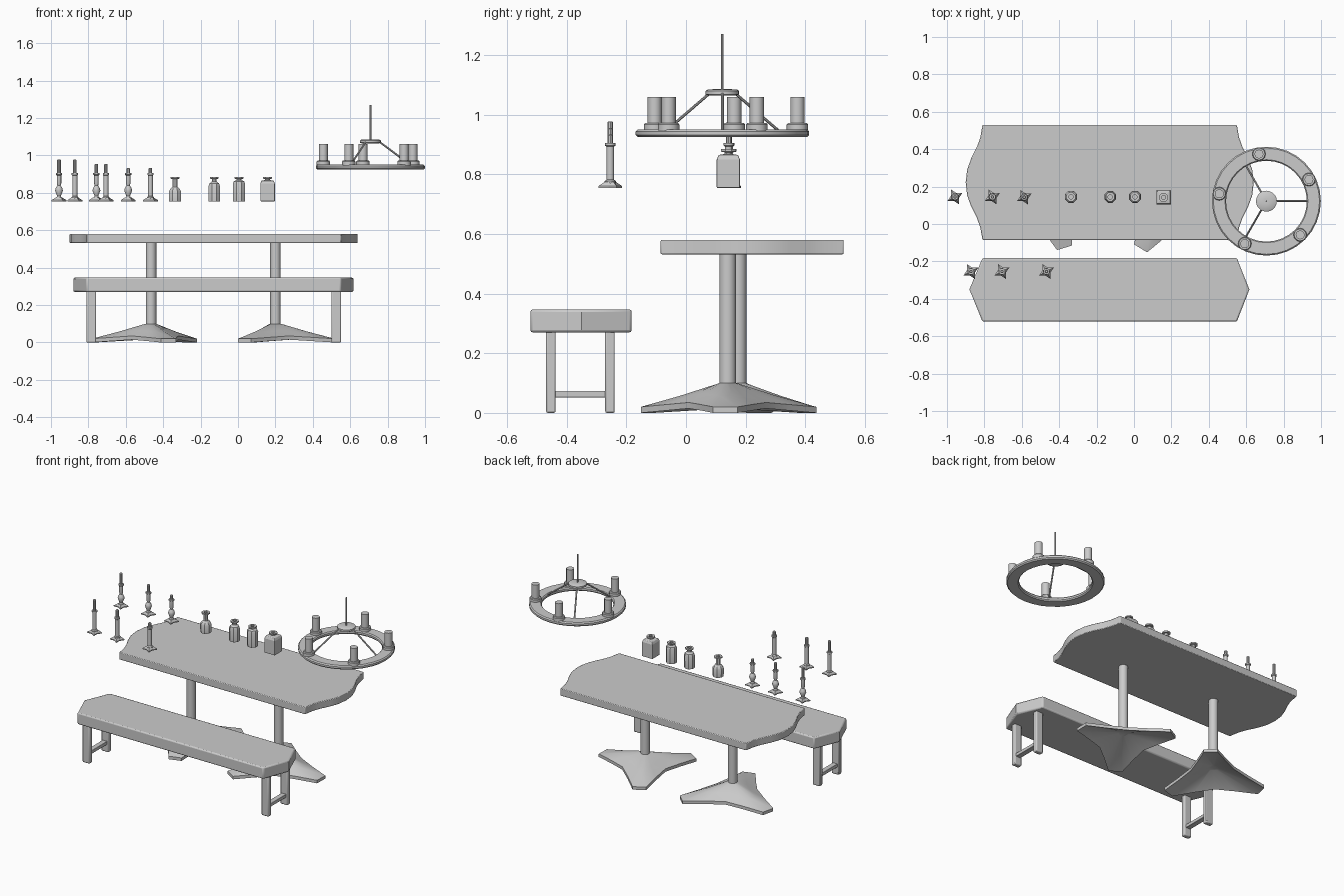
import bpy, bmesh, math
from mathutils import Vector

if "Cube" in bpy.data.objects:
    bpy.data.objects.remove(bpy.data.objects["Cube"])


def finish(name, bm, smooth=35, bevel=0):
    bmesh.ops.recalc_face_normals(bm, faces=bm.faces)
    me = bpy.data.meshes.new(name)
    bm.to_mesh(me)
    bm.free()
    ob = bpy.data.objects.new(name, me)
    bpy.context.collection.objects.link(ob)
    if bevel:
        mod = ob.modifiers.new("edge", 'BEVEL')
        mod.width, mod.segments = bevel, 2
        mod.limit_method, mod.angle_limit = 'ANGLE', math.radians(50)
    if smooth:
        bpy.ops.object.select_all(action='DESELECT')
        ob.select_set(True)
        bpy.context.view_layer.objects.active = ob
        bpy.ops.object.shade_smooth_by_angle(angle=math.radians(smooth))
    return ob


def loft(name, rings, closed=False, **kw):
    """Skin equal-length rings of points; capped at both ends unless closed."""
    bm = bmesh.new()
    vs = [[bm.verts.new(p) for p in ring] for ring in rings]
    n = len(vs[0])
    pairs = list(zip(vs, vs[1:])) + ([(vs[-1], vs[0])] if closed else [])
    for a, b in pairs:
        for i in range(n):
            j = (i + 1) % n
            bm.faces.new((a[i], a[j], b[j], b[i]))
    if not closed:
        bm.faces.new(vs[0])
        bm.faces.new(vs[-1])
    return finish(name, bm, **kw)


def lathe(name, x, y, profile, n=16, turn=0.0, closed=False, **kw):
    rings = [[(x + r * math.cos(turn + 2 * math.pi * i / n),
               y + r * math.sin(turn + 2 * math.pi * i / n), z) for i in range(n)]
             for r, z in profile]
    return loft(name, rings, closed, **kw)


def slab(name, outline, z0, z1, bevel):
    return loft(name, [[(x, y, z0) for x, y in outline],
                       [(x, y, z1) for x, y in outline]], bevel=bevel)


def box(name, x, y, z, sx, sy, sz, bevel=0):
    out = [(x + a * sx / 2, y + b * sy / 2) for a, b in ((-1, -1), (1, -1), (1, 1), (-1, 1))]
    return slab(name, out, z - sz / 2, z + sz / 2, bevel)


def rod(name, a, b, r, n=8):
    a, b = Vector(a), Vector(b)
    q = (b - a).to_track_quat('Z', 'Y')
    circ = [q @ Vector((r * math.cos(2 * math.pi * i / n), r * math.sin(2 * math.pi * i / n), 0))
            for i in range(n)]
    return loft(name, [[a + c for c in circ], [b + c for c in circ]])


# Table top with wavy bowed ends
end = [(0, .307), (.012, .24), (.03, .19), (.06, .13), (.082, .07), (.09, 0)]
end = end + [(b, -d) for b, d in reversed(end[:-1])]
MX, MY = -0.13, 0.222
outline = [(MX + .68 + b, MY + d) for b, d in end] + [(MX - .68 - b, MY - d) for b, d in end]
slab("table_top", outline, .532, .58, .004)

# Pedestals: round column on a hollow three-armed foot
for side, cx, cy, aim in (("left", -.465, .175, -72.9), ("right", .20, .14, 238.6)):
    lathe(f"{side}_table_column", cx, cy, [(.028, .08), (.028, .535)])
    spokes = []  # angle, radius, lift off the floor
    for k in range(3):
        for off, r, lift in ((-7.4, .319, 0), (7.4, .319, 0), (24, .208, .008),
                             (60, .15, .015), (96, .208, .008)):
            spokes.append((math.radians(aim + 120 * k + off), r, lift))

    def foot_ring(t, hub_z, rim_z):
        out = []
        for a, r, lift in spokes:
            rr = .03 + (r - .03) * t
            out.append((cx + rr * math.cos(a), cy + rr * math.sin(a),
                        hub_z + (rim_z + lift - hub_z) * t))
        return out
    loft(f"{side}_table_foot", [foot_ring(0, .10, .02), foot_ring(.5, .095, .02),
                                foot_ring(1, .10, .02), foot_ring(1, .075, 0),
                                foot_ring(0, .075, 0)], smooth=40)

# Bench seat with pointed ends
slab("bench_seat", [(-.81, -.522), (.55, -.522), (.617, -.35), (.55, -.182),
                    (-.81, -.182), (-.88, -.35)], .27, .347, .008)
# Bench legs and low stretchers
for side, x in (("left", -.785), ("right", .525)):
    for where, y in (("front", -.453), ("back", -.255)):
        box(f"bench_{where}_{side}_leg", x, y, .14, .052, .032, .28, .006)
    box(f"bench_{side}_stretcher", x, -.354, .062, .034, .18, .022, .003)

# Candlesticks: baluster stems at the back, plain stems in front
baluster = [(.018, .768), (.010, .782), (.013, .792), (.021, .812), (.018, .825), (.009, .84),
            (.012, .85), (.012, .893), (.017, .897), (.017, .905)]
plain = [(.019, .768), (.019, .777), (.013, .782), (.013, .893), (.017, .896), (.017, .905)]
sticks = [(-.957, .145, .978, baluster), (-.757, .145, .955, baluster), (-.587, .143, .933, baluster),
          (-.872, -.254, .978, plain), (-.706, -.254, .955, plain), (-.468, -.254, .933, plain)]
for i, (x, y, top, stem) in enumerate(sticks, 1):
    def star(scale, z, inner=.022):
        return [(x + r * math.cos(a), y + r * math.sin(a), z) for r, a in
                ((scale * (.045 if k % 2 == 0 else inner), math.radians(28 + 45 * k)) for k in range(8))]
    loft(f"candlestick_{i}_base", [star(1, .755), star(1, .761), star(.45, .775, .04)], smooth=20)
    lathe(f"candlestick_{i}_stem", x, y, stem, 12)
    lathe(f"candlestick_{i}_candle", x, y, [(.0095, .90), (.0095, top - .003), (.006, top)], 10)

# Bottles: three eight-sided, one square
neck = [(.014, .868), (.014, .874), (.026, .876), (.026, .885), (.012, .885), (.012, .872)]
bodies = [(-.337, 8, [(.034, .755), (.035, .808), (.028, .82), (.015, .832)]),
          (-.127, 8, [(.033, .755), (.034, .835), (.028, .85), (.014, .86)]),
          (.005, 8, [(.034, .755), (.035, .85), (.03, .862), (.014, .868)]),
          (.158, 4, [(.055, .755), (.055, .85), (.046, .865), (.02, .868)])]
for i, (x, n, body) in enumerate(bodies, 1):
    if n == 8:
        lathe(f"bottle_{i}", x, .145, body + neck, 8, math.pi / 8, smooth=30)
    else:
        lathe(f"bottle_{i}_body", x, .142, body, 4, math.pi / 4, smooth=0, bevel=.003)
        lathe(f"bottle_{i}_neck", x, .142, neck, 8, math.pi / 8)

# Chandelier ring, hub and hanging rod
CX, CY = .708, .122
lathe("chandelier_ring", CX, CY, [(.216, .932), (.222, .925), (.284, .925), (.291, .932),
                                  (.291, .944), (.284, .951), (.222, .951), (.216, .944)], 32, closed=True)
lathe("chandelier_hub", CX, CY, [(.045, 1.064), (.056, 1.068), (.056, 1.08), (.048, 1.085),
                                 (.012, 1.086)], 20)
rod("chandelier_hanging_rod", (CX, CY, 1.07), (CX, CY, 1.27), .0045)
# Slanted braces from hub to ring
for k in range(3):
    c, s = math.cos(k * math.tau / 3), math.sin(k * math.tau / 3)
    rod(f"chandelier_brace_{k + 1}", (CX + .048 * c, CY + .048 * s, 1.073),
        (CX + .226 * c, CY + .226 * s, .94), .005)
# Five candles in cups
for k in range(5):
    a = math.radians(27 + 72 * k)
    x, y = CX + .255 * math.cos(a), CY + .255 * math.sin(a)
    lathe(f"chandelier_cup_{k + 1}", x, y, [(.036, .945), (.036, .967), (.032, .972)], 12)
    lathe(f"chandelier_candle_{k + 1}", x, y, [(.024, .965), (.024, 1.06)], 12)
